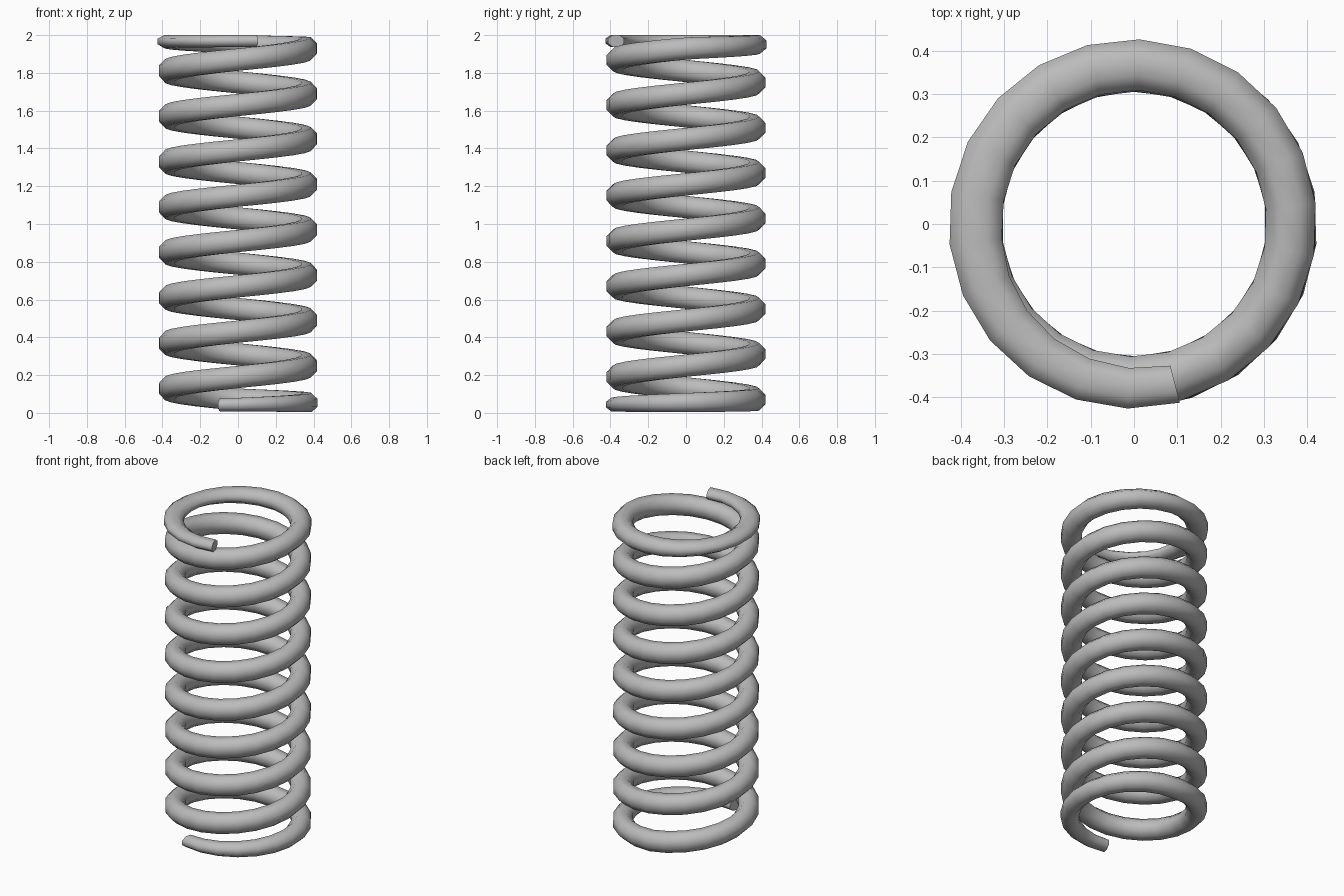
import bpy, bmesh
from math import cos, sin, pi, tau

if "Cube" in bpy.data.objects:
    bpy.data.objects.remove(bpy.data.objects["Cube"], do_unlink=True)

steel = bpy.data.materials.new("spring_steel")
steel.use_nodes = True
grey = (0.5, 0.5, 0.5, 1)
steel.diffuse_color = grey
steel.node_tree.nodes["Principled BSDF"].inputs["Base Color"].default_value = grey

# Wire stations: turn, height, coil radius, half width, half height
STATIONS = [
    (-0.29, 0.042, 0.378, 0.046, 0.034),
    (0.0, 0.054, 0.368, 0.057, 0.052),
    (0.25, 0.070, 0.364, 0.059, 0.060),
    (8.0, 1.930, 0.364, 0.059, 0.060),
    (8.25, 1.951, 0.368, 0.060, 0.050),
    (8.5, 1.966, 0.367, 0.063, 0.035),
    (8.79, 1.969, 0.382, 0.045, 0.032),
]
STEPS, SIDES = 22, 8


def station(t):
    """Blend the two wire stations on either side of turn t."""
    for a, b in zip(STATIONS, STATIONS[1:]):
        if t <= b[0] or b is STATIONS[-1]:
            f = (t - a[0]) / (b[0] - a[0])
            return [p + (q - p) * f for p, q in zip(a, b)][1:]


# Sweep the wire section up the coil
bm = bmesh.new()
start, end = STATIONS[0][0], STATIONS[-1][0]
count = round((end - start) * STEPS)
rings = []
for i in range(count + 1):
    t = start + (end - start) * i / count
    z, radius, half_w, half_h = station(t)
    ring = []
    for k in range(SIDES):
        a = tau * (k + 0.5) / SIDES
        r = radius + 1.06 * half_w * cos(a)
        ring.append(bm.verts.new((r * cos(tau * t), r * sin(tau * t),
                                  z + 1.06 * half_h * sin(a))))
    rings.append(ring)

for lower, upper in zip(rings, rings[1:]):
    for k in range(SIDES):
        n = (k + 1) % SIDES
        bm.faces.new((lower[k], lower[n], upper[n], upper[k]))

# Flat cut ends of the wire
bm.faces.new(rings[0])
bm.faces.new(rings[-1])
bmesh.ops.recalc_face_normals(bm, faces=bm.faces)

mesh = bpy.data.meshes.new("coil_spring")
bm.to_mesh(mesh)
bm.free()
mesh.materials.append(steel)
spring = bpy.data.objects.new("coil_spring", mesh)
bpy.context.collection.objects.link(spring)
bpy.context.view_layer.objects.active = spring
spring.select_set(True)
bpy.ops.object.shade_smooth_by_angle(angle=pi / 3)
